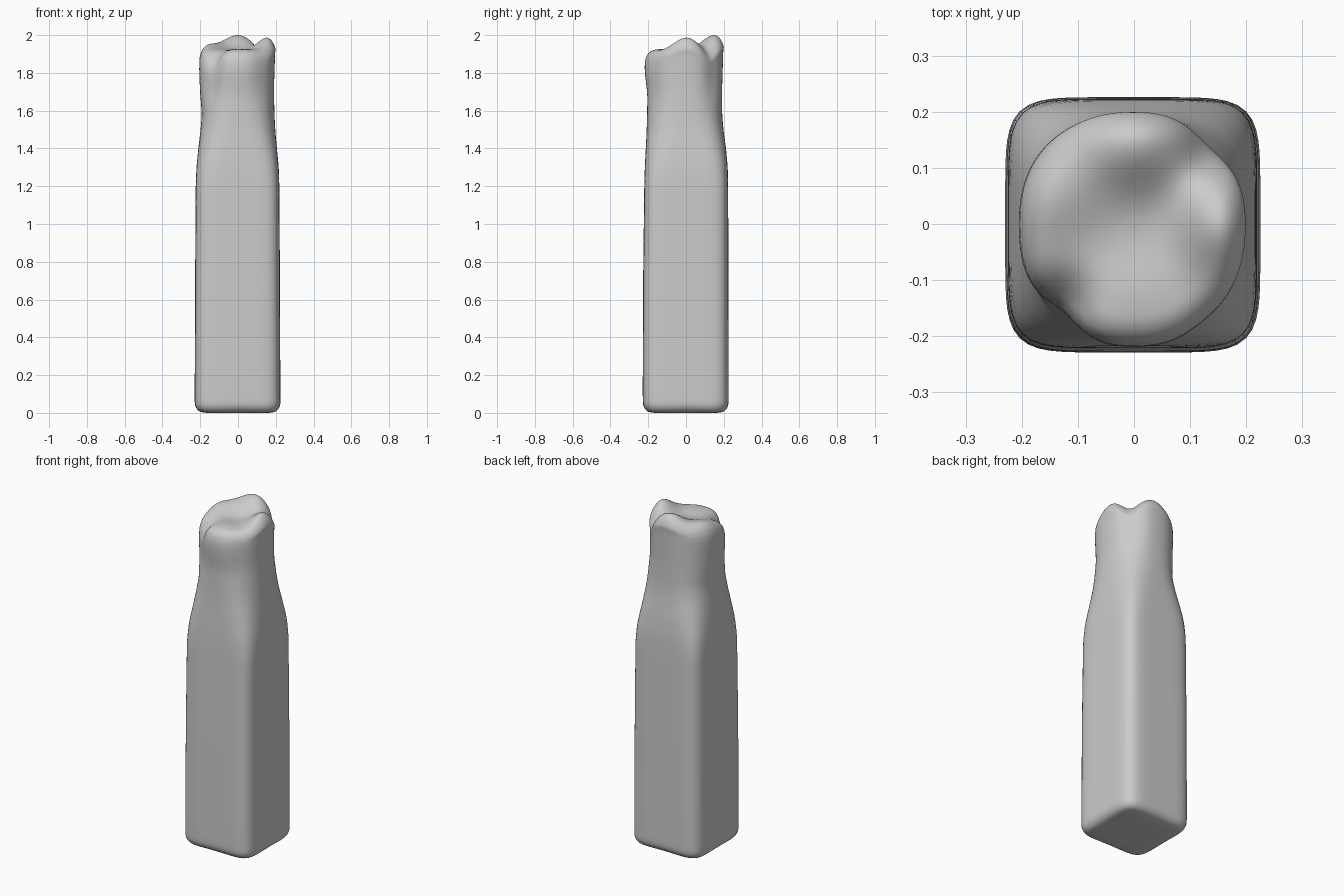
import bpy, bmesh, math

if "Cube" in bpy.data.objects:
    bpy.data.objects.remove(bpy.data.objects["Cube"])

SEG = 96
# z, left, right, front, back half-widths, squareness exponent
PROFILE = [
    (0.00, .230, .226, .229, .226, 6.0), (0.20, .229, .224, .229, .226, 6.2),
    (0.70, .227, .222, .227, .225, 6.2), (1.20, .224, .219, .221, .223, 6.0),
    (1.30, .220, .216, .218, .221, 5.0), (1.40, .210, .206, .213, .212, 3.8),
    (1.50, .198, .197, .208, .198, 3.0), (1.58, .191, .193, .206, .191, 2.6),
    (1.68, .201, .190, .204, .191, 2.4), (1.80, .206, .195, .220, .196, 2.3),
    (2.00, .200, .201, .214, .202, 2.2)]


def section(z):
    for a, b in zip(PROFILE, PROFILE[1:]):
        if z <= b[0]:
            t = max(0, (z - a[0]) / (b[0] - a[0]))
            return [p + (q - p) * t for p, q in zip(a[1:], b[1:])]
    return PROFILE[-1][1:]


def bump(x, y, cx, cy, sx, sy):
    return math.exp(-((x - cx) / sx) ** 2 - ((y - cy) / sy) ** 2)


def top_height(x, y):
    # four uneven lobes with dips between them
    return (1.915 + .085 * bump(x, y, 0, .15, .11, .09)
            + .072 * bump(x, y, .155, .0, .07, .09)
            + .035 * bump(x, y, -.15, .05, .09, .09)
            + .012 * bump(x, y, 0, -.12, .09, .07)
            - .05 * bump(x, y, -.13, -.14, .05, .05)
            - .04 * bump(x, y, .14, .13, .05, .05))


def outline(a, z, inset):
    l, r, f, b, n = section(z)
    c, s = math.cos(a), math.sin(a)
    k = (abs(c) ** n + abs(s) ** n) ** (-1 / n)
    x, y = c * k * (r if c > 0 else l), s * k * (b if s > 0 else f)
    # diagonal grooves beside the front lobe and at the back right corner
    up = min(1, max(0, (z - 1.58) / .2))
    up = up * up * (3 - 2 * up)
    d = math.degrees(a)
    dent = 1 - up * (.10 * math.exp(-((d - 230) / 16) ** 2)
                     + .07 * math.exp(-((d - 46) / 18) ** 2)
                     + .03 * math.exp(-((d - 308) / 16) ** 2))
    rad = math.hypot(x, y)
    m = dent * max(0, rad - inset) / rad
    return x * m, y * m


rings = []  # (z, inset, drop below the lumpy top)
# flat base and rounded lower edge
for i in range(1, 5):
    rings.append((0, .33 - .07 * i, None))
for i in range(9):
    t = math.radians(90 * i / 8)
    rings.append((.055 * (1 - math.cos(t)) + .004, .045 * (1 - math.sin(t)), None))
# tall walls
rings += [(.06 + 1.79 * i / 60, 0, None) for i in range(1, 61)]
# rounded upper rim
for i in range(1, 10):
    t = math.radians(90 * i / 9)
    rings.append((2, .05 * (1 - math.cos(t)), .05 * (1 - math.sin(t))))

bm = bmesh.new()
loops = []
for z, inset, drop in rings:
    loop = []
    for i in range(SEG):
        a = 2 * math.pi * i / SEG
        x, y = outline(a, z, inset)
        h = z
        if drop is not None:
            h = top_height(x, y) - drop
        elif z > 1.55:
            rim = top_height(*outline(a, 2, .015)) - .055
            h = 1.55 + (z - 1.55) * (rim - 1.55) / .30
        loop.append(bm.verts.new((x, y, h)))
    loops.append(loop)
# lumpy cap
last = [(v.co.x, v.co.y) for v in loops[-1]]
for k in range(1, 15):
    f = 1 - k / 15
    loops.append([bm.verts.new((x * f, y * f, top_height(x * f, y * f))) for x, y in last])
for p, q in zip(loops, loops[1:]):
    for i in range(SEG):
        j = (i + 1) % SEG
        bm.faces.new((p[i], p[j], q[j], q[i]))
bm.faces.new(loops[0][::-1])
bm.faces.new(loops[-1])
bmesh.ops.recalc_face_normals(bm, faces=bm.faces)
mesh = bpy.data.meshes.new("stone_pillar")
bm.to_mesh(mesh)
bm.free()
for p in mesh.polygons:
    p.use_smooth = True
pillar = bpy.data.objects.new("stone_pillar", mesh)
bpy.context.collection.objects.link(pillar)
# soften transitions between sections
sm = pillar.modifiers.new("soften", 'SMOOTH')
sm.factor, sm.iterations = .5, 4
